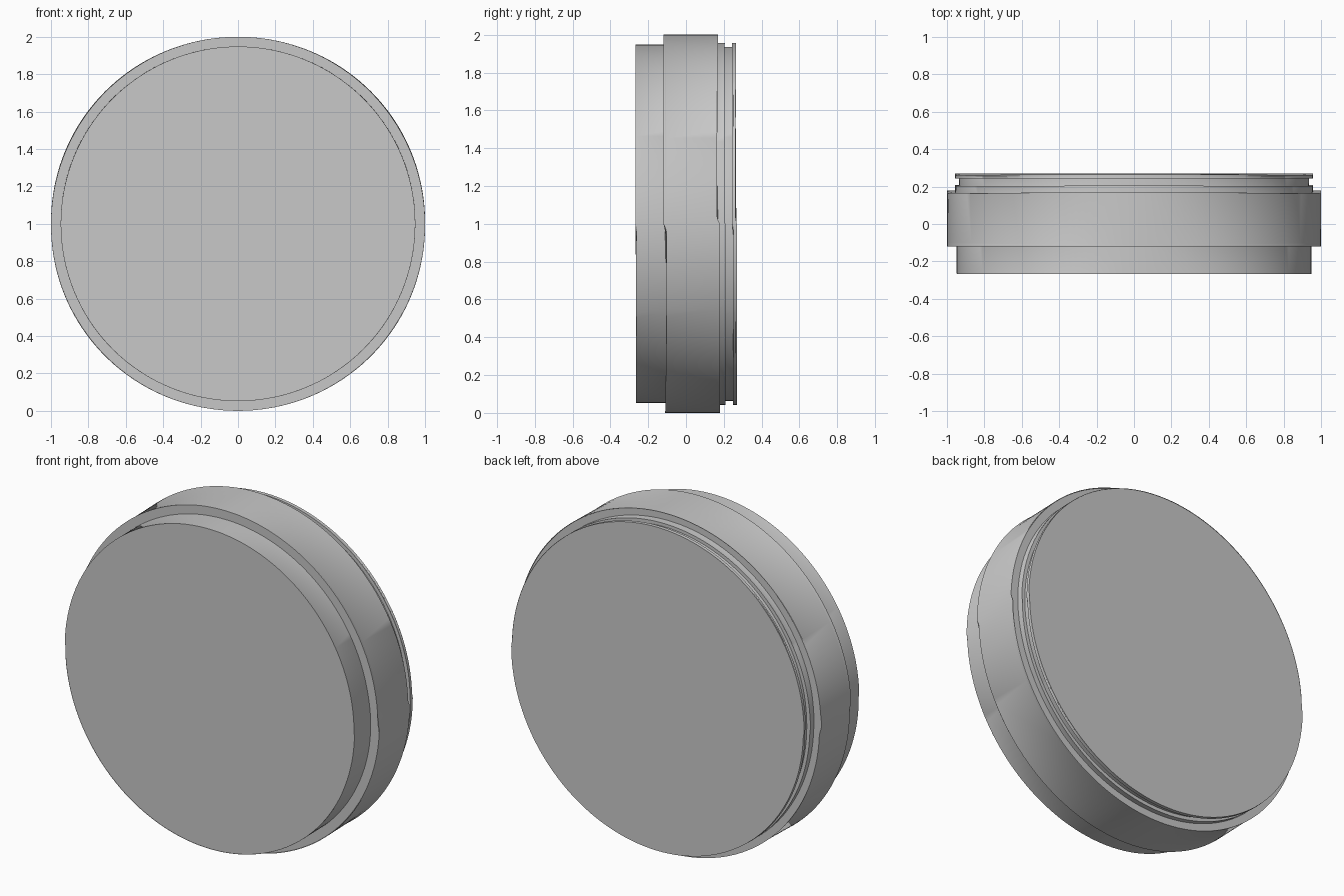
import bpy
import bmesh
import math
from mathutils import Matrix

if "Cube" in bpy.data.objects:
    bpy.data.objects.remove(bpy.data.objects["Cube"], do_unlink=True)

grey = bpy.data.materials.new("neutral grey")
grey.use_nodes = True
colour = (0.58, 0.58, 0.58, 1)
grey.diffuse_color = colour
grey.node_tree.nodes["Principled BSDF"].inputs["Base Color"].default_value = colour

SEGMENTS = 160
CENTRE_Z = 1.0


def disc(name, y_front, y_back, radius, bevel):
    """Solid disc along the y axis with softened rims."""
    bm = bmesh.new()
    bmesh.ops.create_cone(bm, cap_ends=True, segments=SEGMENTS,
                          radius1=radius, radius2=radius, depth=y_back - y_front)
    place = Matrix.Translation((0, (y_front + y_back) / 2, CENTRE_Z))
    bm.transform(place @ Matrix.Rotation(math.pi / 2, 4, "X"))
    rims = [e for e in bm.edges if any(len(f.verts) > 4 for f in e.link_faces)]
    bmesh.ops.bevel(bm, geom=rims, offset=bevel, segments=3, profile=0.5,
                    affect="EDGES")
    mesh = bpy.data.meshes.new(name)
    bm.to_mesh(mesh)
    bm.free()
    mesh.materials.append(grey)
    obj = bpy.data.objects.new(name, mesh)
    bpy.context.collection.objects.link(obj)
    bpy.ops.object.select_all(action="DESELECT")
    obj.select_set(True)
    bpy.context.view_layer.objects.active = obj
    bpy.ops.object.shade_smooth_by_angle(angle=math.radians(35))
    return obj


# Front cap, wide barrel, and the stepped rear with its groove and lip
disc("front_cap", -0.265, -0.09, 0.948, 0.003)
disc("main_barrel", -0.11, 0.17, 1.0, 0.009)
disc("rear_step", 0.15, 0.205, 0.957, 0.003)
disc("rear_groove", 0.19, 0.255, 0.936, 0.001)
disc("rear_lip", 0.248, 0.265, 0.957, 0.004)
